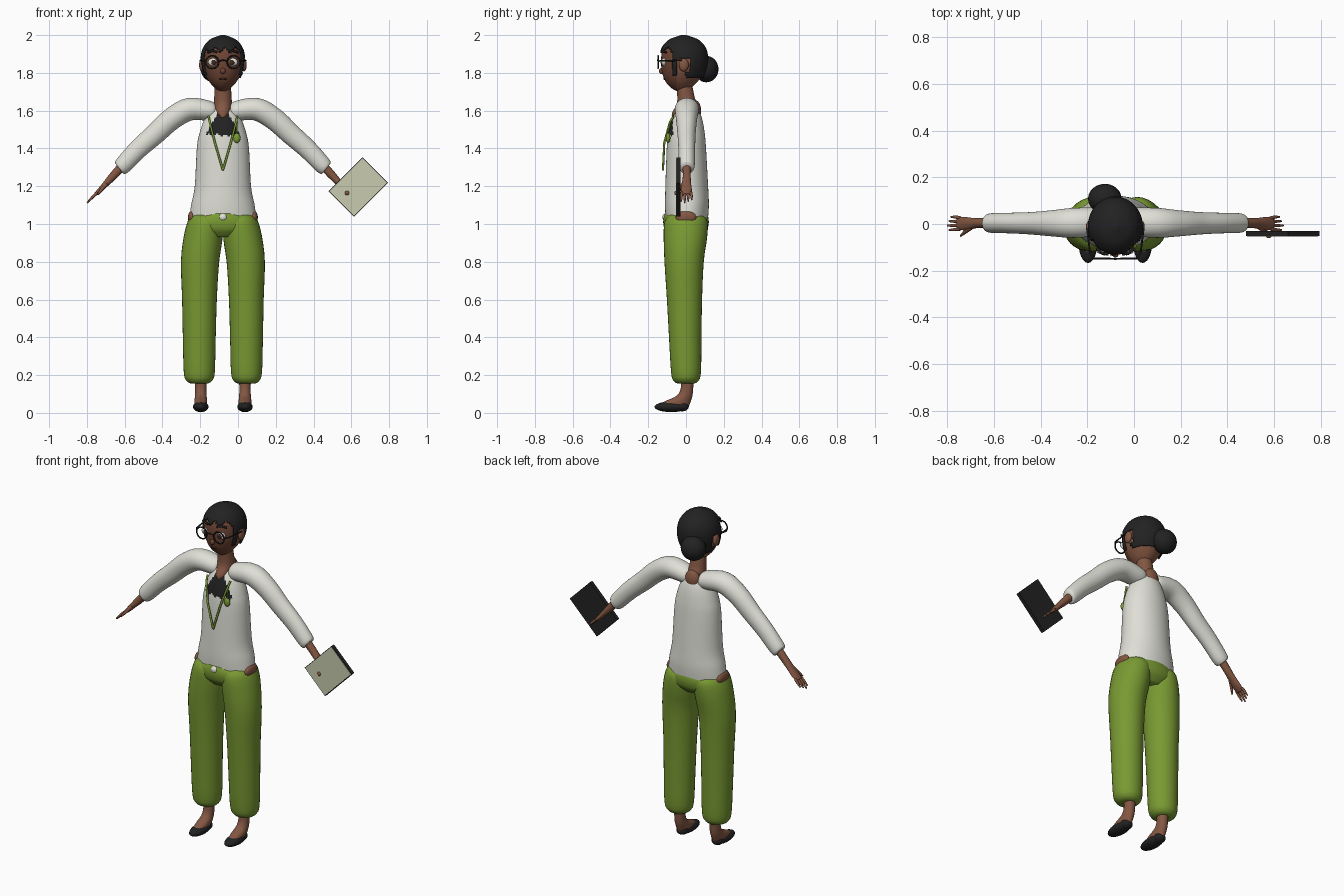
import bpy, bmesh, math
from mathutils import Vector

if "Cube" in bpy.data.objects:
    bpy.data.objects.remove(bpy.data.objects["Cube"])

CX = -0.08  # body centre line


def material(name, r, g, b):
    m = bpy.data.materials.new(name)
    m.use_nodes = True
    m.diffuse_color = (r, g, b, 1)
    bsdf = m.node_tree.nodes["Principled BSDF"]
    bsdf.inputs["Base Color"].default_value = (r, g, b, 1)
    bsdf.inputs["Roughness"].default_value = 0.8
    return m


skin = material("brown_skin", 0.23, 0.095, 0.055)
face = material("face_brown", 0.16, 0.06, 0.036)
white = material("shirt_white", 0.74, 0.74, 0.68)
green = material("trouser_green", 0.19, 0.32, 0.032)
black = material("soft_black", 0.016, 0.016, 0.017)
cream = material("screen_cream", 0.58, 0.60, 0.43)
iris_brown = material("iris_brown", 0.05, 0.02, 0.012)


def finish(name, bm, mats, smooth=True):
    bmesh.ops.recalc_face_normals(bm, faces=bm.faces[:])
    me = bpy.data.meshes.new(name)
    bm.to_mesh(me)
    bm.free()
    for m in mats:
        me.materials.append(m)
    ob = bpy.data.objects.new(name, me)
    bpy.context.collection.objects.link(ob)
    for p in me.polygons:
        p.use_smooth = smooth
    return ob


def spline(rings, steps):
    """Smoothly interpolate a list of ring settings."""
    out = []
    for i in range(len(rings) - 1):
        p0, p1 = rings[max(i - 1, 0)], rings[i]
        p2, p3 = rings[i + 1], rings[min(i + 2, len(rings) - 1)]
        for k in range(steps):
            t = k / steps
            out.append([b + t * (c - a) / 2 + t * t * (2 * a - 5 * b + 4 * c - d) / 2
                        + t ** 3 * (3 * b - a - 3 * c + d) / 2
                        for a, b, c, d in zip(p0, p1, p2, p3)])
    return out + [list(rings[-1])]


def tube(name, rings, mats, s=1, seg=24, steps=4, rule=None, keep=None):
    """Loft ellipses (x, y, z, radius across, radius in y) along a path."""
    rs = spline(rings, steps)
    bm, loops = bmesh.new(), []
    for i, (x, y, z, ra, rb) in enumerate(rs):
        p, q = rs[max(i - 1, 0)], rs[min(i + 1, len(rs) - 1)]
        t = Vector((q[0] - p[0], 0, q[2] - p[2])).normalized()
        a = Vector((0, 1, 0)).cross(t)
        loop = []
        for k in range(seg):
            u = math.tau * k / seg
            v = Vector((x, y, z)) + a * (ra * math.cos(u)) + Vector((0, rb * math.sin(u), 0))
            loop.append(bm.verts.new((CX + s * v.x, v.y, v.z)))
        loops.append(loop)
    for l0, l1 in zip(loops, loops[1:]):
        for k in range(seg):
            n = (k + 1) % seg
            bm.faces.new((l0[k], l0[n], l1[n], l1[k]))
    bm.faces.new(loops[0])
    bm.faces.new(loops[-1])
    for f in bm.faces:
        c = f.calc_center_median()
        if rule and rule(c.x - CX, c.y, c.z):
            f.material_index = 1
    if keep:
        gone = []
        for f in bm.faces:
            c = f.calc_center_median()
            if not keep(c.x - CX, c.y, c.z):
                gone.append(f)
        bmesh.ops.delete(bm, geom=gone, context="FACES")
    return finish(name, bm, mats)


def ball(name, loc, size, mat, s=1):
    bm = bmesh.new()
    bmesh.ops.create_uvsphere(bm, u_segments=24, v_segments=14, radius=1)
    bmesh.ops.scale(bm, vec=size, verts=bm.verts[:])
    bmesh.ops.translate(bm, vec=(CX + s * loc[0], loc[1], loc[2]), verts=bm.verts[:])
    return finish(name, bm, [mat])


def wire(name, pts, r, mat, s=1, closed=False):
    """Thin round wire through points."""
    cu = bpy.data.curves.new(name, "CURVE")
    cu.dimensions = "3D"
    cu.bevel_depth, cu.bevel_resolution = r, 2
    cu.use_fill_caps = True
    sp = cu.splines.new("POLY")
    sp.points.add(len(pts) - 1)
    for p, (x, y, z) in zip(sp.points, pts):
        p.co = (CX + s * x, y, z, 1)
    sp.use_cyclic_u = closed
    cu.materials.append(mat)
    ob = bpy.data.objects.new(name, cu)
    bpy.context.collection.objects.link(ob)
    bpy.ops.object.select_all(action="DESELECT")
    ob.select_set(True)
    bpy.context.view_layer.objects.active = ob
    bpy.ops.object.convert(target="MESH")


# Shirt body, with the dark undershirt showing in the open neck
tube("shirt", [(0, .004, 1.025, .178, .112), (0, .005, 1.1, .168, .116), (0, .004, 1.2, .149, .113),
               (0, .002, 1.4, .138, .104), (0, .002, 1.48, .124, .097), (0, .004, 1.55, .1, .083),
               (0, .008, 1.6, .07, .06), (0, .01, 1.63, .035, .03)],
     [white, black], seg=64, steps=8,
     rule=lambda x, y, z: y < 0 and z > 1.47 + .006 * math.sin(x * 150)
     and abs(x) < .015 + (1.61 - z) * .55)
tube("neck", [(0, -.035, 1.55, .015, .035), (0, -.025, 1.585, .036, .05), (0, .004, 1.63, .047, .055),
              (0, .0, 1.67, .046, .046), (0, -.01, 1.74, .042, .042)], [skin])
ball("neck_back", (0, .05, 1.6), (.045, .03, .055), skin)

# Trousers
tube("trouser_seat", [(0, 0, .93, .1, .08), (0, 0, .965, .18, .11), (0, 0, 1.0, .188, .12),
                      (0, 0, 1.03, .176, .119), (0, 0, 1.056, .12, .112)], [green], seg=40)
ball("waist_peek", (0, -.105, 1.035), (.024, .02, .022), white)

# Head and hair
head = [(0, -.02, 1.697, .01, .012), (0, -.025, 1.715, .036, .046), (0, -.024, 1.75, .07, .082),
        (0, -.016, 1.8, .098, .11), (0, -.012, 1.86, .11, .12), (0, -.012, 1.92, .101, .112),
        (0, -.012, 1.965, .067, .075), (0, -.012, 1.988, .012, .014)]
tube("head", head, [face, skin], seg=40, steps=5, rule=lambda x, y, z: y > -.05)
hair = [(x, y, 1.86 + (z - 1.86) * 1.09, a * 1.075, b * 1.075) for x, y, z, a, b in head]
cap = tube("hair_cap", hair, [black], seg=64, steps=8,
           keep=lambda x, y, z: z > 1.925 + .012 * math.sin(x * 110)
           or (y > -.07 and z > 1.785 and not (-.045 < y < .02 and z < 1.88)) or (y > 0 and z > 1.77 and z < 1.8))
sol = cap.modifiers.new("thickness", "SOLIDIFY")
sol.thickness = .008
ball("hair_bun", (-.045, .108, 1.82), (.072, .064, .07), black)
ball("nose", (0, -.128, 1.81), (.014, .016, .016), face)
ball("lips", (0, -.112, 1.768), (.022, .008, .006), iris_brown)
wire("glasses_bridge", [(-.024, -.148, 1.862), (0, -.15, 1.868), (.024, -.148, 1.862)], .0035, black)

# Paired parts
for s, side in ((1, "left"), (-1, "right")):
    tube(side + "_trouser_leg",
         [(.125, 0, .155, .045, .045), (.125, 0, .17, .068, .066), (.125, 0, .215, .082, .079),
          (.125, -.004, .4, .087, .086), (.124, -.008, .6, .092, .093), (.121, -.01, .8, .101, .104),
          (.104, -.003, .93, .102, .115), (.09, 0, 1.01, .092, .114), (.085, 0, 1.045, .07, .09)],
         [green], s, seg=32)
    ball(side + "_hip", (.166, 0, 1.035), (.019, .055, .034), skin, s)
    tube(side + "_foot",
         [(.117, .008, .19, .032, .034), (.117, .005, .13, .03, .033), (.117, -.008, .09, .031, .042),
          (.117, -.045, .06, .034, .07), (.117, -.065, .035, .033, .08)], [skin], s)
    ball(side + "_shoe", (.117, -.077, .032), (.041, .09, .028), black, s)
    ball(side + "_shoe_heel", (.117, -.02, .035), (.034, .035, .027), black, s)

    tube(side + "_sleeve",
         [(.035, .012, 1.595, .03, .035), (.06, .01, 1.597, .05, .058), (.175, .005, 1.608, .06, .064),
          (.27, .003, 1.557, .059, .056), (.36, .003, 1.475, .055, .048), (.45, .004, 1.395, .051, .044),
          (.53, .004, 1.31, .046, .042), (.548, .004, 1.293, .036, .034)], [white], s, seg=32)
    tube(side + "_hand",
         [(.53, .004, 1.31, .024, .022), (.585, .004, 1.25, .021, .021), (.62, .002, 1.212, .016, .025),
          (.65, .002, 1.18, .013, .029), (.675, .002, 1.157, .009, .025)], [skin], s)
    for i in range(4):
        y = -.021 + i * .0155
        tip = .045 - .008 * abs(i - 1)
        tube(f"{side}_finger_{i + 1}",
             [(.665, y, 1.167, .008, .008), (.665 + tip * .6, y * 1.15, 1.167 - tip * .6, .007, .007),
              (.674 + tip, y * 1.2, 1.157 - tip, .004, .004)], [skin], s, seg=10)
    tube(side + "_thumb", [(.615, -.012, 1.215, .01, .012), (.645, -.035, 1.178, .008, .009),
                           (.662, -.05, 1.155, .004, .005)], [skin], s, seg=10)

    # Face details
    ball(side + "_ear", (.112, -.012, 1.842), (.014, .026, .034), skin, s)
    ball(side + "_eye", (.052, -.117, 1.857), (.027, .013, .021), white, s)
    ball(side + "_iris", (.048, -.128, 1.855), (.013, .006, .014), iris_brown, s)
    wire(side + "_eyebrow", [(.03, -.13, 1.91), (.055, -.125, 1.917), (.08, -.105, 1.908)], .006, black, s)
    rim = [(.057 + .034 * math.cos(u), -.148, 1.857 + .034 * math.sin(u))
           for u in (math.tau * k / 28 for k in range(28))]
    wire(side + "_glasses_rim", rim, .004, black, s, True)
    wire(side + "_glasses_arm", [(.09, -.147, 1.862), (.108, -.125, 1.865), (.121, -.02, 1.866)], .004, black, s)

    # Lanyard strands
    wire(side + "_lanyard", [(.076, -.066, 1.57), (.07, -.085, 1.54), (.042, -.115, 1.43), (0, -.122, 1.285)],
         .006, green, s)

# Pendant on the lanyard
wire("pendant_cord", [(.072, -.08, 1.55), (.074, -.098, 1.47)], .004, green)
ball("pendant", (.074, -.095, 1.455), (.019, .012, .026), green)


# Tablet held in the left hand
def slab(name, w, h, d, y, mat):
    bm = bmesh.new()
    bmesh.ops.create_cube(bm, size=1)
    bmesh.ops.scale(bm, vec=(w, d, h), verts=bm.verts[:])
    ob = finish(name, bm, [mat], False)
    ob.location = (.637, y, 1.196)
    ob.rotation_euler = (0, -math.pi / 4, 0)


slab("tablet", .254, .191, .022, -.04, black)
slab("tablet_screen", .246, .184, .004, -.052, cream)
ball("thumb_on_tablet", (.657, -.053, 1.164), (.012, .008, .012), skin)
